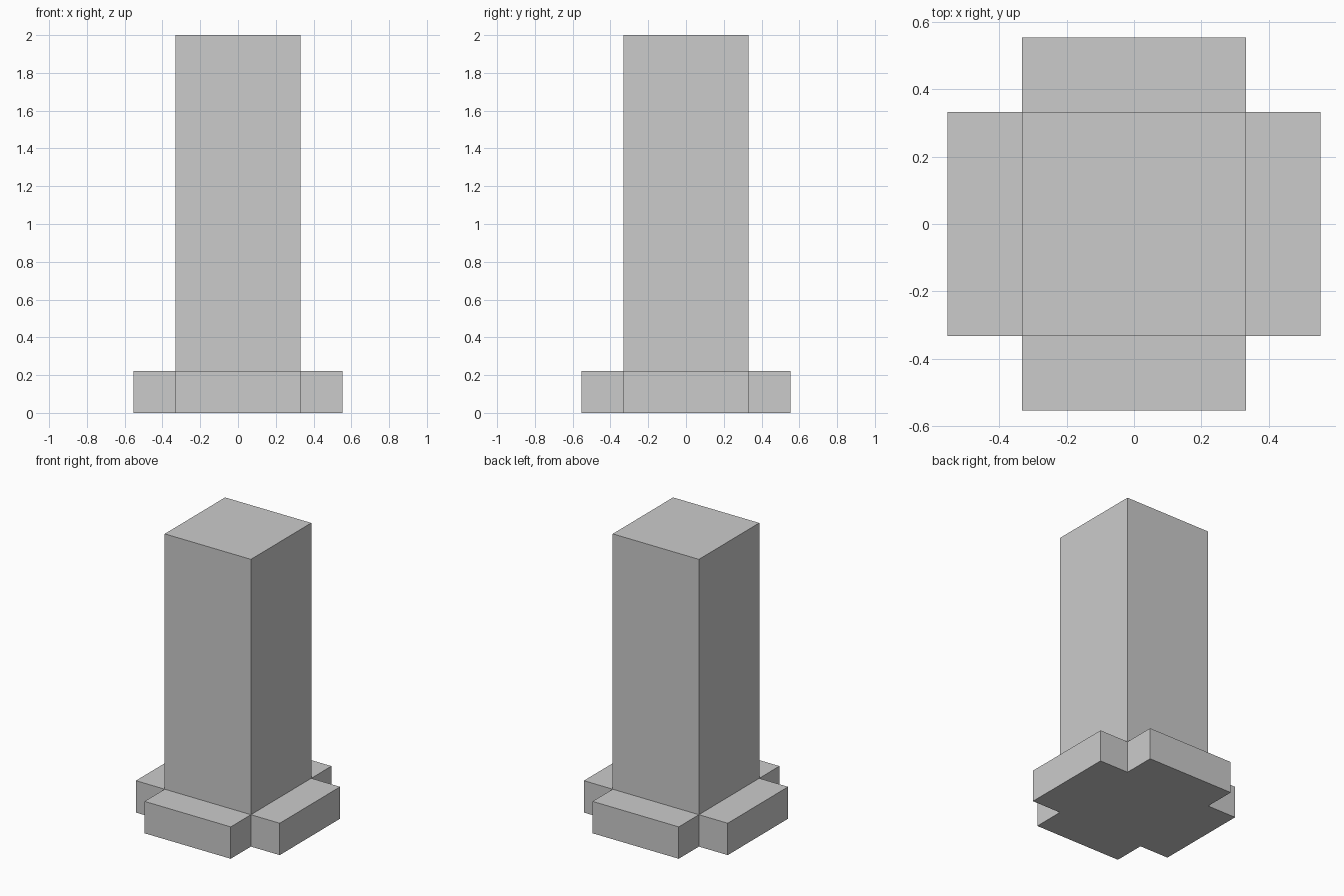
import bpy
import bmesh
from mathutils import Matrix, Vector

if "Cube" in bpy.data.objects:
    bpy.data.objects.remove(bpy.data.objects["Cube"])

HALF = 0.332      # half width of the square shaft
REACH = 0.554     # distance from the axis to the foot ends
FOOT_H = 0.222    # height of the feet
HEIGHT = 2.0


def pull(bm, direction, distance):
    """Extrude the core face that points along direction."""
    face = next(f for f in bm.faces if f.normal.dot(direction) > 0.99
                and f.calc_center_median().cross(direction).length < FOOT_H / 2 + 0.01)
    new = bmesh.ops.extrude_discrete_faces(bm, faces=[face])["faces"][0]
    bmesh.ops.translate(bm, verts=new.verts, vec=direction * distance)
    bm.normal_update()


# Core block at the bottom of the shaft
bm = bmesh.new()
bmesh.ops.create_cube(bm, size=1, matrix=Matrix.Translation((0, 0, FOOT_H / 2))
                      @ Matrix.Diagonal((2 * HALF, 2 * HALF, FOOT_H, 1)))
bm.normal_update()

# Shaft rising from the core
pull(bm, Vector((0, 0, 1)), HEIGHT - FOOT_H)

# Four feet, one on each side of the core
for x, y in ((1, 0), (-1, 0), (0, 1), (0, -1)):
    pull(bm, Vector((x, y, 0)), REACH - HALF)

bmesh.ops.recalc_face_normals(bm, faces=bm.faces)
mesh = bpy.data.meshes.new("footed_pillar")
bm.to_mesh(mesh)
bm.free()
bpy.context.collection.objects.link(bpy.data.objects.new("footed_pillar", mesh))
